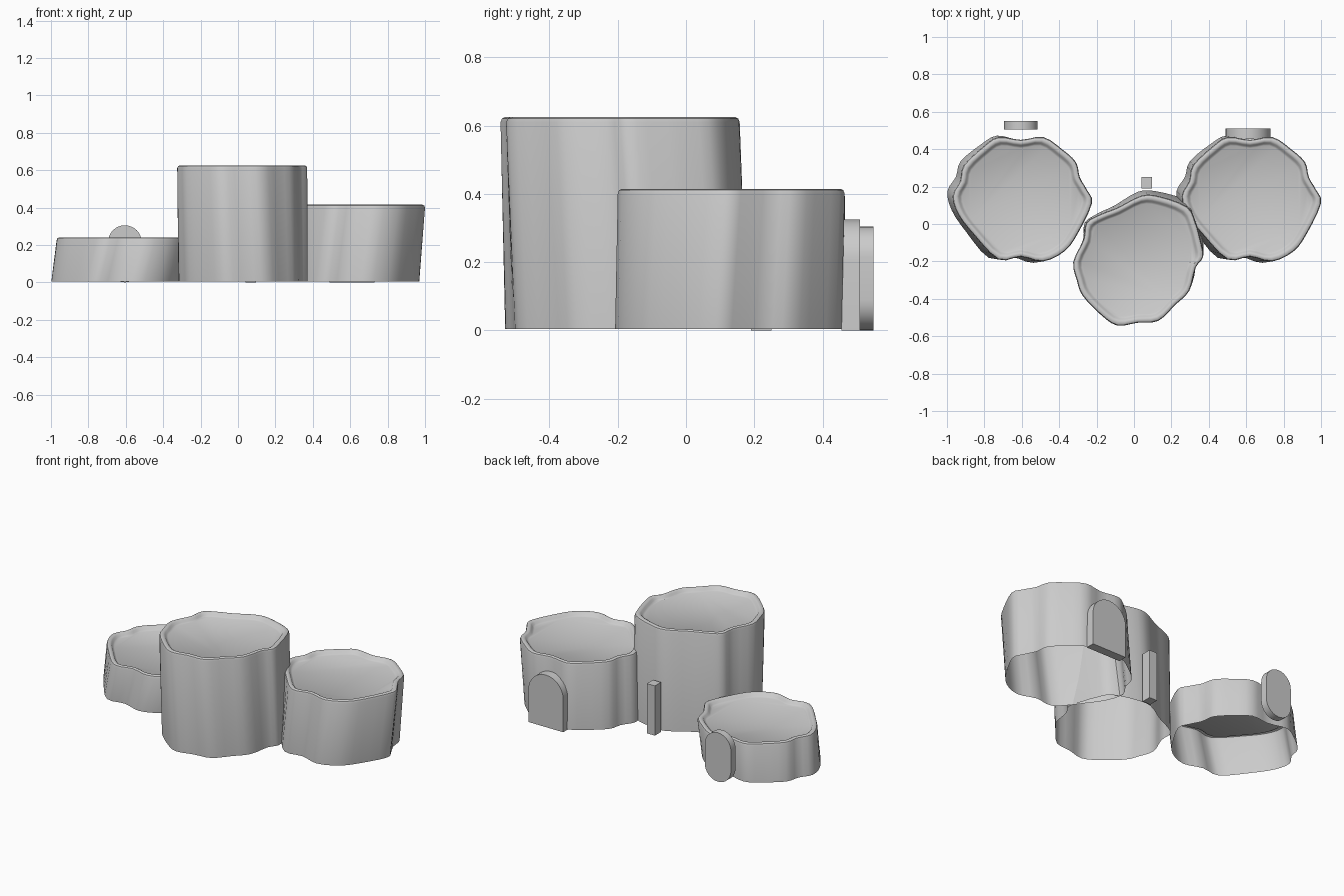
import bpy, bmesh, math
from mathutils import Vector, Matrix

if "Cube" in bpy.data.objects:
    bpy.data.objects.remove(bpy.data.objects["Cube"])

# Wavy bark outlines (x, y) relative to each stump's centre, counter-clockwise
SIDE = [(.38, -.02), (.355, .05), (.315, .12), (.295, .2), (.22, .27), (.12, .335),
        (0, .32), (-.12, .335), (-.2, .285), (-.305, .185), (-.325, .1), (-.365, .02),
        (-.335, -.08), (-.25, -.19), (-.12, -.32), (0, -.305), (.12, -.33),
        (.235, -.275), (.305, -.18)]
TALL = [(.35, .02), (.335, .11), (.31, .2), (.265, .285), (.12, .34), (.02, .345),
        (-.11, .28), (-.2, .245), (-.275, .2), (-.29, .11), (-.345, -.01), (-.325, -.11),
        (-.295, -.19), (-.2, -.29), (-.11, -.35), (0, -.335), (.11, -.325), (.2, -.24),
        (.275, -.165), (.31, -.04)]


def rounded(points, n=3):
    """Closed Catmull-Rom curve through the points."""
    out, k = [], len(points)
    p = [Vector(q) for q in points]
    for i in range(k):
        a, b, c, d = p[i - 1], p[i], p[(i + 1) % k], p[(i + 2) % k]
        for j in range(n):
            t = j / n
            out.append(0.5 * (2 * b + (c - a) * t + (2 * a - 5 * b + 4 * c - d) * t * t
                              + (3 * b - a - 3 * c + d) * t ** 3))
    return out


def finish(bm, name):
    bmesh.ops.recalc_face_normals(bm, faces=bm.faces[:])
    me = bpy.data.meshes.new(name)
    bm.to_mesh(me)
    bm.free()
    ob = bpy.data.objects.new(name, me)
    bpy.context.collection.objects.link(ob)
    bpy.ops.object.select_all(action='DESELECT')
    ob.select_set(True)
    bpy.context.view_layer.objects.active = ob
    bpy.ops.object.shade_smooth_by_angle(angle=math.radians(35))


def stump(name, outline, centre, height, base_shift, twist):
    """Leaning hollow stump, open below, with a raised round rim on top."""
    base = rounded(outline)
    # rows: height, scale, amount of lean and twist
    rows = [(.005, 1, 1), (height - .015, 1, 0), (height - .004, .988, 0), (height, .965, 0),
            (height, .935, 0), (height - .005, .91, 0), (height - .016, .89, 0),
            (height - .022, .86, 0)]
    bm = bmesh.new()
    rings = []
    for z, s, lean in rows:
        rot = Matrix.Rotation(math.radians(twist) * lean, 2)
        ring = []
        for p in base:
            q = rot @ (p * s) + Vector(centre) + Vector(base_shift) * lean
            ring.append(bm.verts.new((q.x, q.y, z)))
        rings.append(ring)
    n = len(base)
    for lo, hi in zip(rings, rings[1:]):
        for i in range(n):
            j = (i + 1) % n
            bm.faces.new((lo[i], lo[j], hi[j], hi[i]))
    bm.faces.new(rings[-1])
    finish(bm, name)


def marker(name, x0, x1, y0, y1, top, round_top, round_bottom):
    """Blank upright plaque, optionally with rounded ends."""
    r, cx = (x1 - x0) / 2, (x0 + x1) / 2
    arc = [math.pi * i / 16 for i in range(17)]
    pts = ([(cx + r * math.cos(a), top - r + r * math.sin(a)) for a in arc]
           if round_top else [(x1, top), (x0, top)])
    pts += ([(cx - r * math.cos(a), r - r * math.sin(a)) for a in arc]
            if round_bottom else [(x0, 0), (x1, 0)])
    bm = bmesh.new()
    face = bm.faces.new([bm.verts.new((x, y0, z)) for x, z in pts])
    ext = bmesh.ops.extrude_face_region(bm, geom=[face], use_keep_orig=True)
    bmesh.ops.translate(bm, vec=(0, y1 - y0, 0),
                        verts=[g for g in ext['geom'] if isinstance(g, bmesh.types.BMVert)])
    finish(bm, name)


# Three podium stumps
stump("tall_stump", TALL, (.02, -.193), .625, (.005, .02), 4)
stump("middle_stump", SIDE, (.62, .13), .415, (-.03, .0), -4)
stump("low_stump", SIDE, (-.605, .13), .24, (-.03, .0), -4)

# Blank markers standing behind the stumps
marker("tall_stump_marker", .04, .095, .19, .25, .31, False, False)
marker("middle_stump_marker", .49, .73, .455, .51, .325, True, False)
marker("low_stump_marker", -.695, -.515, .505, .55, .305, True, True)
